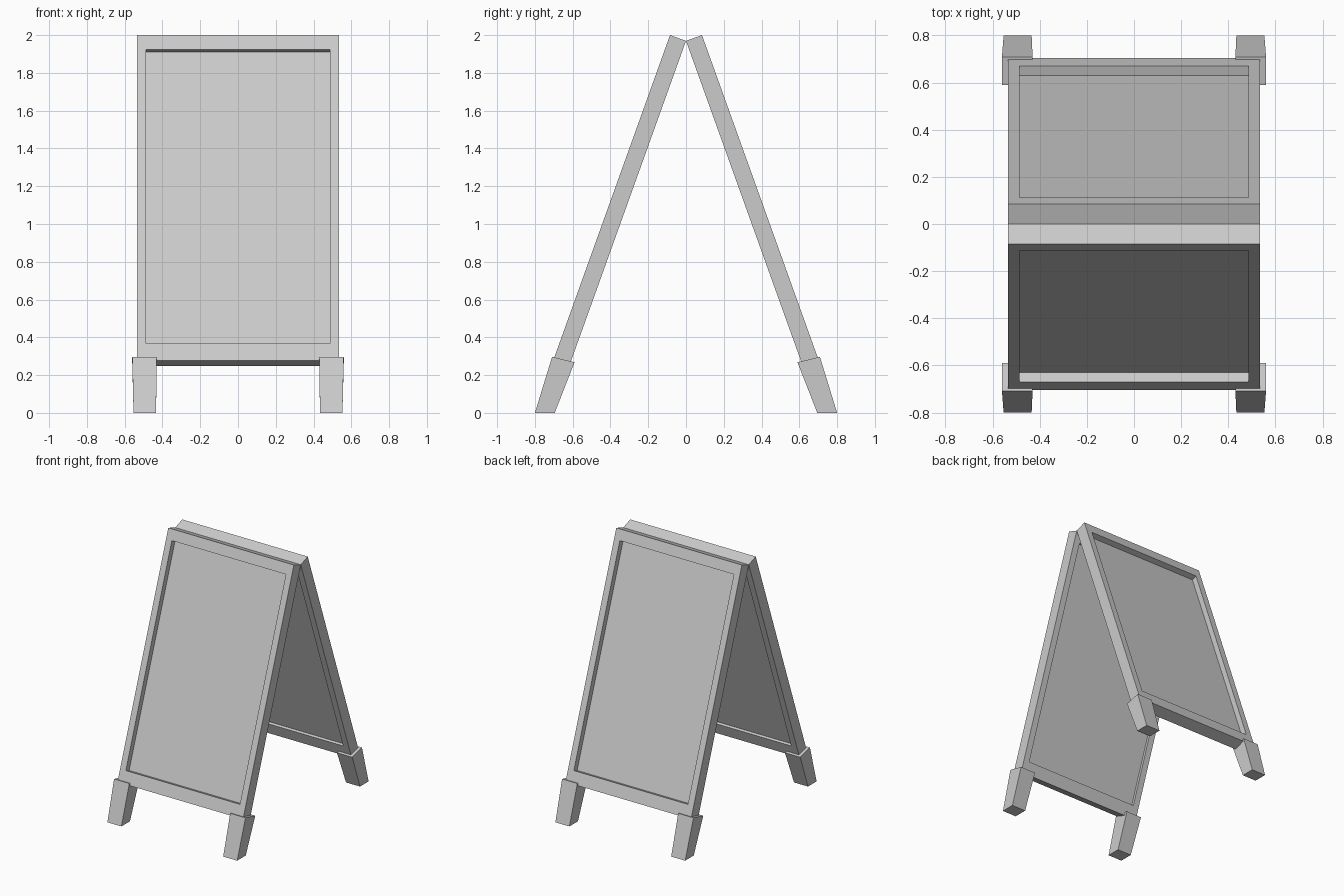
import bpy, bmesh
from math import radians, sin, cos

if "Cube" in bpy.data.objects:
    bpy.data.objects.remove(bpy.data.objects["Cube"])

TILT = radians(19.75)
THICK, LENGTH, HALF_W = 0.09, 1.83, 0.535
TOP = (-THICK * cos(TILT), 2.0)      # outer top edge of the front panel (y, z)


def on_panel(x, s, d):
    """Point s down the slope and d inward from the outer face."""
    return (x, TOP[0] - s * sin(TILT) + d * cos(TILT),
            TOP[1] - s * cos(TILT) - d * sin(TILT))


def bridge_rings(name, rings, closed, mirror_x=False):
    """Skin four-point rings into a solid and mirror it to the other side."""
    bm = bmesh.new()
    vs = [[bm.verts.new(p) for p in ring] for ring in rings]
    n = len(vs)
    for i in range(n if closed else n - 1):
        a, b = vs[i], vs[(i + 1) % n]
        for j in range(4):
            k = (j + 1) % 4
            bm.faces.new((a[j], a[k], b[k], b[j]))
    if not closed:
        bm.faces.new(vs[0])
        bm.faces.new(vs[-1])
    bmesh.ops.recalc_face_normals(bm, faces=bm.faces)
    me = bpy.data.meshes.new(name)
    bm.to_mesh(me)
    bm.free()
    ob = bpy.data.objects.new(name, me)
    bpy.context.collection.objects.link(ob)
    mod = ob.modifiers.new("Mirror", 'MIRROR')
    mod.use_axis = (mirror_x, True, False)
    mod.use_mirror_merge = False
    return ob


def rect(half, s0, s1):
    return [(-half, s0), (half, s0), (half, s1), (-half, s1)]


outer = rect(HALF_W, 0, LENGTH)
inner = rect(0.486, 0.08, 1.735)

# Picture frames, front and back
bridge_rings("board_frame",
             [[on_panel(*o, 0), on_panel(*i, 0), on_panel(*i, THICK), on_panel(*o, THICK)]
              for o, i in zip(outer, inner)], closed=True)

# Recessed boards, edges tucked slightly into the frames
bridge_rings("sign_board",
             [[on_panel(x, s, d) for x, s in rect(0.495, 0.07, 1.745)]
              for d in (0.043, 0.07)], closed=False)

# Tapered feet, level on the ground
foot_top = [(0.43, -0.709, 0.297), (0.56, -0.709, 0.297),
            (0.56, -0.59, 0.268), (0.43, -0.59, 0.268)]
foot_bottom = [(0.434, -0.80, 0), (0.553, -0.80, 0),
               (0.553, -0.695, 0), (0.434, -0.695, 0)]
bridge_rings("foot", [foot_top, foot_bottom], closed=False, mirror_x=True)
